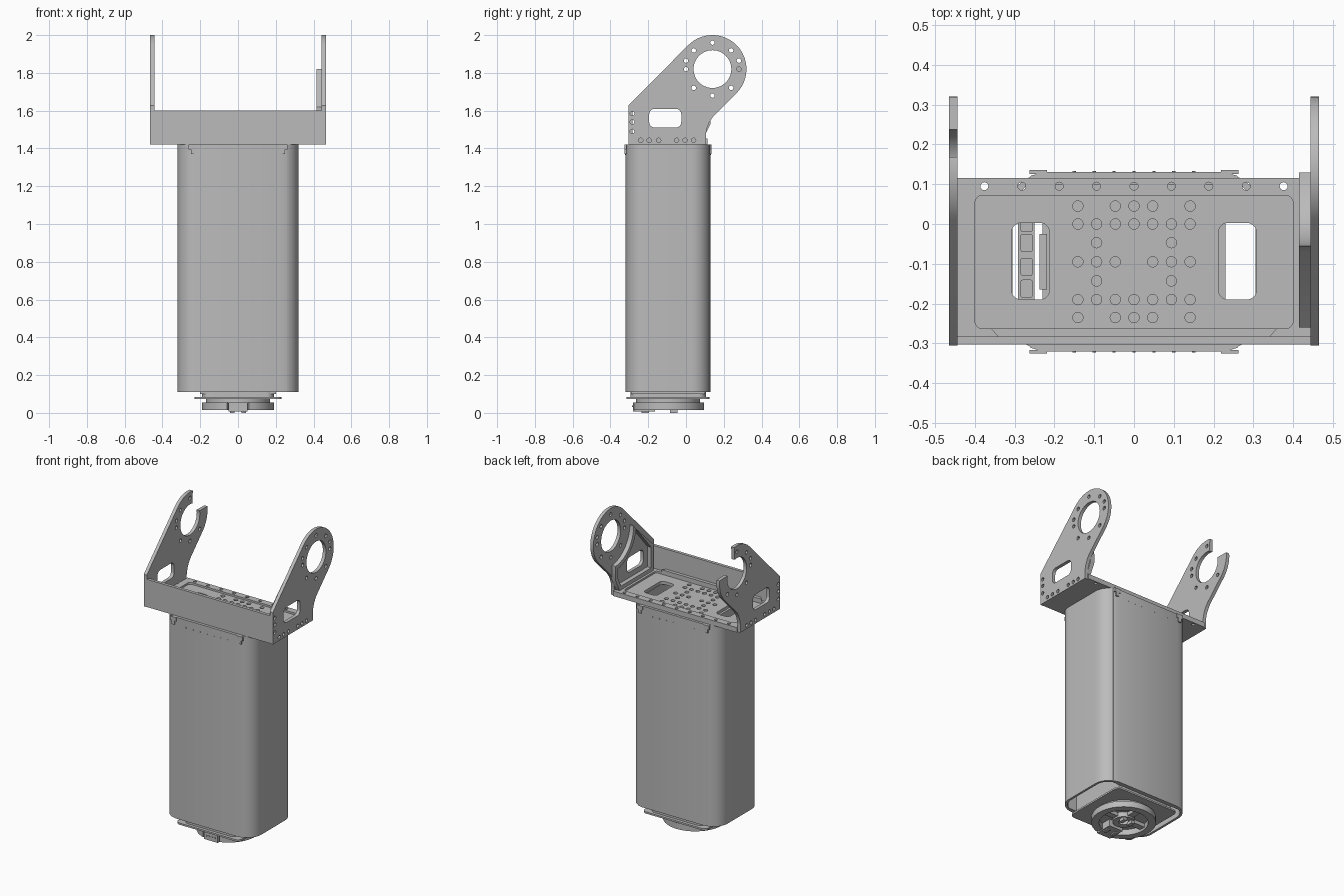
import bpy, bmesh
from math import sin, cos, pi, radians
from mathutils import Matrix

cube = bpy.data.objects.get("Cube")
if cube:
    bpy.data.objects.remove(cube, do_unlink=True)

grey = bpy.data.materials.new("machined grey")
grey.use_nodes = True
grey.diffuse_color = (0.5, 0.5, 0.5, 1)
grey.node_tree.nodes["Principled BSDF"].inputs["Base Color"].default_value = (0.5, 0.5, 0.5, 1)

# Sketch axes for sheets whose thickness runs along x, y or z
PLANES = {
    "x": Matrix(((0, 0, 1), (1, 0, 0), (0, 1, 0))),
    "y": Matrix(((1, 0, 0), (0, 0, -1), (0, 1, 0))),
    "z": Matrix.Identity(3),
}


def arc(ca, cb, r, start, end, n=16):
    angles = [radians(start + (end - start) * i / n) for i in range(n + 1)]
    return [(ca + r * cos(t), cb + r * sin(t)) for t in angles]


def circle(ca, cb, r, n=16):
    return arc(ca, cb, r, 0, 360, n)[:-1]


def rounded(a0, a1, b0, b1, r, n=6):
    return (arc(a1 - r, b1 - r, r, 0, 90, n) + arc(a0 + r, b1 - r, r, 90, 180, n)
            + arc(a0 + r, b0 + r, r, 180, 270, n) + arc(a1 - r, b0 + r, r, 270, 360, n))


def rect(a0, a1, b0, b1):
    return [(a0, b0), (a1, b0), (a1, b1), (a0, b1)]


def sheet(name, plane, lo, hi, *loops):
    """Extrude an outline with holes between two positions on the plane's axis."""
    curve = bpy.data.curves.new(name, "CURVE")
    curve.dimensions, curve.fill_mode = "2D", "BOTH"
    curve.extrude = (hi - lo) / 2
    for loop in loops:
        spline = curve.splines.new("POLY")
        spline.points.add(len(loop) - 1)
        for p, (a, b) in zip(spline.points, loop):
            p.co = (a, b, 0, 1)
        spline.use_cyclic_u = True
    temp = bpy.data.objects.new(name + " sketch", curve)
    bpy.context.scene.collection.objects.link(temp)
    graph = bpy.context.evaluated_depsgraph_get()
    mesh = bpy.data.meshes.new_from_object(temp.evaluated_get(graph))
    bpy.data.objects.remove(temp, do_unlink=True)

    bm = bmesh.new()
    bm.from_mesh(mesh)
    bmesh.ops.remove_doubles(bm, verts=bm.verts, dist=0.00005)
    bm.transform(PLANES[plane].to_4x4())
    axis = "xyz".index(plane)
    for v in bm.verts:
        v.co[axis] += (lo + hi) / 2
    bmesh.ops.recalc_face_normals(bm, faces=bm.faces)
    bm.to_mesh(mesh)
    bm.free()
    mesh.materials.clear()
    mesh.materials.append(grey)
    mesh.name = name
    obj = bpy.data.objects.new(name, mesh)
    bpy.context.scene.collection.objects.link(obj)
    bpy.ops.object.select_all(action="DESELECT")
    obj.select_set(True)
    bpy.context.view_layer.objects.active = obj
    bpy.ops.object.shade_smooth_by_angle(angle=radians(30))
    return obj


MID = -0.095           # depth centre of the body
JY, JZ = 0.14, 1.82    # joint axis of the side plates

# Body: hollow rounded shell, front and back panels, inner core
sheet("body_shell", "z", 0.11, 1.42,
      rounded(-0.32, 0.32, MID - 0.222, MID + 0.222, 0.1, 12),
      rounded(-0.305, 0.305, MID - 0.207, MID + 0.207, 0.086, 12))
sheet("body_core", "z", 0.1, 1.4, rect(-0.2, 0.2, MID - 0.195, MID + 0.195))
for side, s in (("front", -1), ("back", 1)):
    sheet(side + "_panel", "z", 0.11, 1.42,
          [(x, MID + s * d) for x, d in
           ((-0.26, 0.2), (-0.26, 0.216), (-0.225, 0.226),
            (0.225, 0.226), (0.26, 0.216), (0.26, 0.2))])
    y = MID + s * 0.226
    sheet(side + "_rivets", "y", y - 0.002, y + 0.002,
          *[circle(-0.15 + 0.05 * i, 1.37, 0.004, 8) for i in range(7)])
    sheet(side + "_clips", "y", y - 0.005, y + 0.005,
          *[rect(x - w, x + w, z, 1.42) for x in (-0.24, 0.24)
            for w, z in ((0.022, 1.395),)],
          *[rect(x - 0.01, x + 0.01, 1.37, 1.395) for x in (-0.24, 0.24)])

# Circuit strip and cable rail inside the body
sheet("circuit_strip", "z", 1.2, 1.36, rect(-0.292, -0.25, MID - 0.12, MID + 0.12))
sheet("strip_sockets", "z", 1.36, 1.385,
      *[rounded(-0.285, -0.255, y, y + 0.045, 0.005) for y in (-0.185, -0.13, -0.07, -0.02)])
sheet("cable_rail", "z", 0.6, 1.36, rect(-0.238, -0.218, MID - 0.07, MID + 0.07))

# Bottom cap and open ring connector
sheet("cap_block", "z", 0.083, 0.115, rounded(-0.19, 0.19, MID - 0.2, MID + 0.2, 0.04))
sheet("cap_plate", "z", 0.073, 0.084, rounded(-0.23, 0.23, MID - 0.22, MID + 0.22, 0.03))
sheet("neck", "z", 0.053, 0.075, circle(0, MID, 0.17, 40))
sheet("coupling_ring", "z", 0.015, 0.055,
      arc(0, MID, 0.19, -72, 252, 48) + arc(0, MID, 0.145, 252, -72, 48))
sheet("coupling_hub", "z", 0.02, 0.055, circle(0, MID, 0.065, 24), circle(0, MID, 0.03, 24))
sheet("coupling_ribs", "z", 0.03, 0.055,
      rect(-0.15, -0.06, MID - 0.02, MID + 0.02), rect(0.06, 0.15, MID - 0.02, MID + 0.02),
      rect(-0.02, 0.02, MID + 0.06, MID + 0.15))
sheet("plug_block", "z", 0.008, 0.055, rect(-0.05, 0.05, MID - 0.185, MID - 0.07))
sheet("plug_feet", "z", 0.0, 0.02,
      *[rect(x - 0.012, x + 0.012, y, y + 0.04) for x in (-0.03, 0.03)
        for y in (MID - 0.14, MID + 0.01)])
sheet("plug_pins", "y", MID - 0.19, MID - 0.18,
      *[circle(-0.03 + 0.02 * i, 0.035, 0.005, 8) for i in range(4)])

# Bracket floor with its hole pattern and two cable windows
P = 0.047
rows = {0.045: (1, 3), 0.0: (1, 2, 3), -0.047: (2,), MID: (1, 2, 3),
        -0.143: (2,), -0.19: (1, 2, 3), -0.235: (1, 3)}
bolts = [(s * k * P, y) for y, ks in rows.items() for k in ks for s in (-1, 1)]
bolts += [(0, y) for y in (0.045, 0.0, -0.19, -0.235)]
edge = [(2 * P * i, 0.095) for i in range(-4, 5)]
windows = [rounded(c - 0.048, c + 0.048, -0.19, 0.003, 0.025) for c in (-0.26, 0.26)]
sheet("bracket_floor", "z", 1.42, 1.44, rect(-0.446, 0.446, -0.3, 0.115), *windows,
      *[circle(x, y, 0.013) for x, y in bolts], *[circle(x, y, 0.01) for x, y in edge])
sheet("bracket_rim", "z", 1.44, 1.452, rect(-0.446, 0.446, -0.3, 0.115),
      rounded(-0.4, 0.4, -0.263, 0.072, 0.02), *[circle(x, y, 0.01) for x, y in edge])
sheet("front_wall", "y", -0.303, -0.283, rect(-0.446, 0.446, 1.42, 1.6))
sheet("wall_fillet", "z", 1.45, 1.47,
      [(-0.36, -0.262), (0.36, -0.262), (0.34, -0.285), (-0.34, -0.285)])

# Side plates: full ring on the left, open hook on the right
foot = [(-0.305, 1.42), (0.105, 1.42)] + arc(0.275, 1.46, 0.17, 180, 135, 10)
brow = [(-0.293, 1.641), (-0.305, 1.628)]
ring_holes = [(JY + 0.14 * cos(i * pi / 4), JZ + 0.14 * sin(i * pi / 4)) for i in range(8)]
ring_holes += [(JY - 0.14, JZ + 0.045), (JY + 0.14, JZ + 0.045)]
foot_holes = [(-0.285, z) for z in (1.49, 1.54, 1.585)]
foot_holes += [(y, 1.443) for y in (-0.24, -0.195, -0.145, -0.05, -0.005, 0.04)]
plate_window = rounded(-0.195, -0.025, 1.51, 1.61, 0.03)


def drill(points):
    return [circle(a, b, 0.012, 12) for a, b in points]


sheet("left_ring_plate", "x", 0.443, 0.465, foot + arc(JY, JZ, 0.18, -45, 135, 40) + brow,
      circle(JY, JZ, 0.1, 48), plate_window, *drill(ring_holes + foot_holes))

GAP0, GAP1 = 12, 76
hook = (foot + arc(JY, JZ, 0.18, -45, GAP0 - 6, 16) + arc(JY, JZ, 0.1, GAP0, GAP1 - 360, 48)
        + arc(JY, JZ, 0.18, GAP1 + 5, 135, 14) + brow)
hook_holes = [h for i, h in enumerate(ring_holes) if i not in (0, 1, 9)]
sheet("right_hook_plate", "x", -0.465, -0.443, hook, plate_window,
      *drill(hook_holes + foot_holes))

# Raised stiffening frame inside the ring plate
sheet("stiffener_frame", "x", 0.415, 0.444,
      [(-0.26, 1.452), (0.09, 1.452), (0.13, 1.53)] + arc(JY, JZ, 0.195, 267, 180, 16)
      + [(-0.07, 1.8), (-0.26, 1.62)],
      [(-0.235, 1.477), (0.075, 1.477), (0.105, 1.535)] + arc(JY, JZ, 0.222, 261, 188, 16)
      + [(-0.235, 1.61)])
